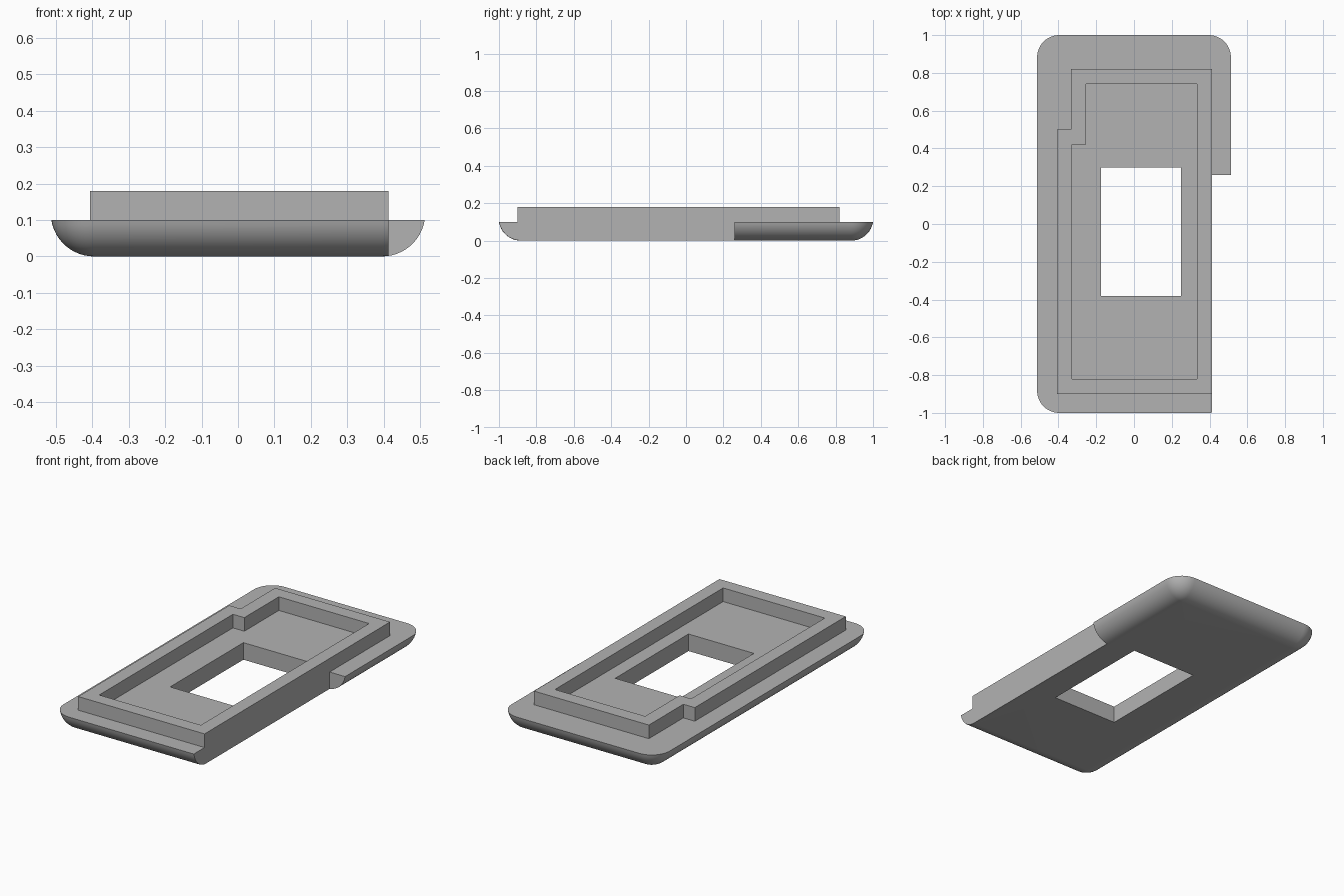
import bpy, bmesh
from math import sin, cos, acos, pi

cube = bpy.data.objects.get("Cube")
if cube:
    bpy.data.objects.remove(cube, do_unlink=True)

grey = bpy.data.materials.new("plain grey")
grey.use_nodes = True
colour = (0.45, 0.45, 0.45, 1)
grey.diffuse_color = colour
grey.node_tree.nodes["Principled BSDF"].inputs["Base Color"].default_value = colour

HALF_X, HALF_Y = 0.513, 1.0     # plate half size
PLATE_TOP, RIM_TOP = 0.10, 0.18
RADIUS, FLARE = 0.1185, 0.117   # underside rounding and its overhang
SIDE_X = 0.413                  # flat cut side


def finish(bm, name):
    bmesh.ops.recalc_face_normals(bm, faces=bm.faces)
    mesh = bpy.data.meshes.new(name)
    bm.to_mesh(mesh)
    bm.free()
    mesh.materials.append(grey)
    obj = bpy.data.objects.new(name, mesh)
    bpy.context.collection.objects.link(obj)
    return obj


def box(name, x0, x1, y0, y1, z0, z1):
    bm = bmesh.new()
    for v in bmesh.ops.create_cube(bm, size=1)["verts"]:
        v.co = (x1 if v.co.x > 0 else x0, y1 if v.co.y > 0 else y0,
                z1 if v.co.z > 0 else z0)
    return finish(bm, name)


def bridge(bm, a, b):
    for i in range(len(a)):
        j = (i + 1) % len(a)
        bm.faces.new((a[i], a[j], b[j], b[i]))


def rounded_loop(bm, offset, z, steps=12):
    loop = []
    for k, (sx, sy) in enumerate(((1, 1), (-1, 1), (-1, -1), (1, -1))):
        for i in range(steps + 1):
            a = (k + i / steps) * pi / 2
            loop.append(bm.verts.new((sx * (HALF_X - FLARE) + offset * cos(a),
                                      sy * (HALF_Y - FLARE) + offset * sin(a), z)))
    return loop


# Base plate: stacked rounded outlines following the curved underside
bm = bmesh.new()
sweep = acos((RADIUS - PLATE_TOP) / RADIUS)
loops = []
for i in range(13):
    a = sweep * i / 12
    loops.append(rounded_loop(bm, max(RADIUS * sin(a), 0.002), RADIUS * (1 - cos(a))))
for low, high in zip(loops, loops[1:]):
    bridge(bm, low, high)
bm.faces.new(loops[0])
bm.faces.new(loops[-1])
plate = finish(bm, "base_plate")

# Window opening and missing side strip
cutters = [box("window_cutter", -0.175, 0.25, -0.38, 0.30, -0.1, 0.3),
           box("side_cutter", SIDE_X, 0.7, -1.2, 0.26, -0.1, 0.3)]
bpy.context.view_layer.objects.active = plate
plate.select_set(True)
for cutter in cutters:
    cutter.hide_render = True
    mod = plate.modifiers.new(cutter.name, "BOOLEAN")
    mod.operation, mod.solver, mod.object = "DIFFERENCE", "EXACT", cutter
    bpy.ops.object.modifier_apply(modifier=mod.name)
    bpy.data.objects.remove(cutter, do_unlink=True)
bpy.ops.object.shade_smooth_by_angle(angle=pi / 6)


# Raised rim with a notched back right corner
def rim_outline(inset):
    left, right = -0.407 + inset, SIDE_X - inset
    front, back = -0.90 + inset, 0.82 - inset
    notch_x, notch_y = -0.333 + inset, 0.50 - inset
    return [(left, front), (right, front), (right, back),
            (notch_x, back), (notch_x, notch_y), (left, notch_y)]


bm = bmesh.new()
rings = [[bm.verts.new((x, y, z)) for x, y in rim_outline(inset)]
         for inset, z in ((0, PLATE_TOP), (0, RIM_TOP), (0.08, RIM_TOP), (0.08, PLATE_TOP))]
for i in range(4):
    bridge(bm, rings[i], rings[(i + 1) % 4])
finish(bm, "raised_rim")
